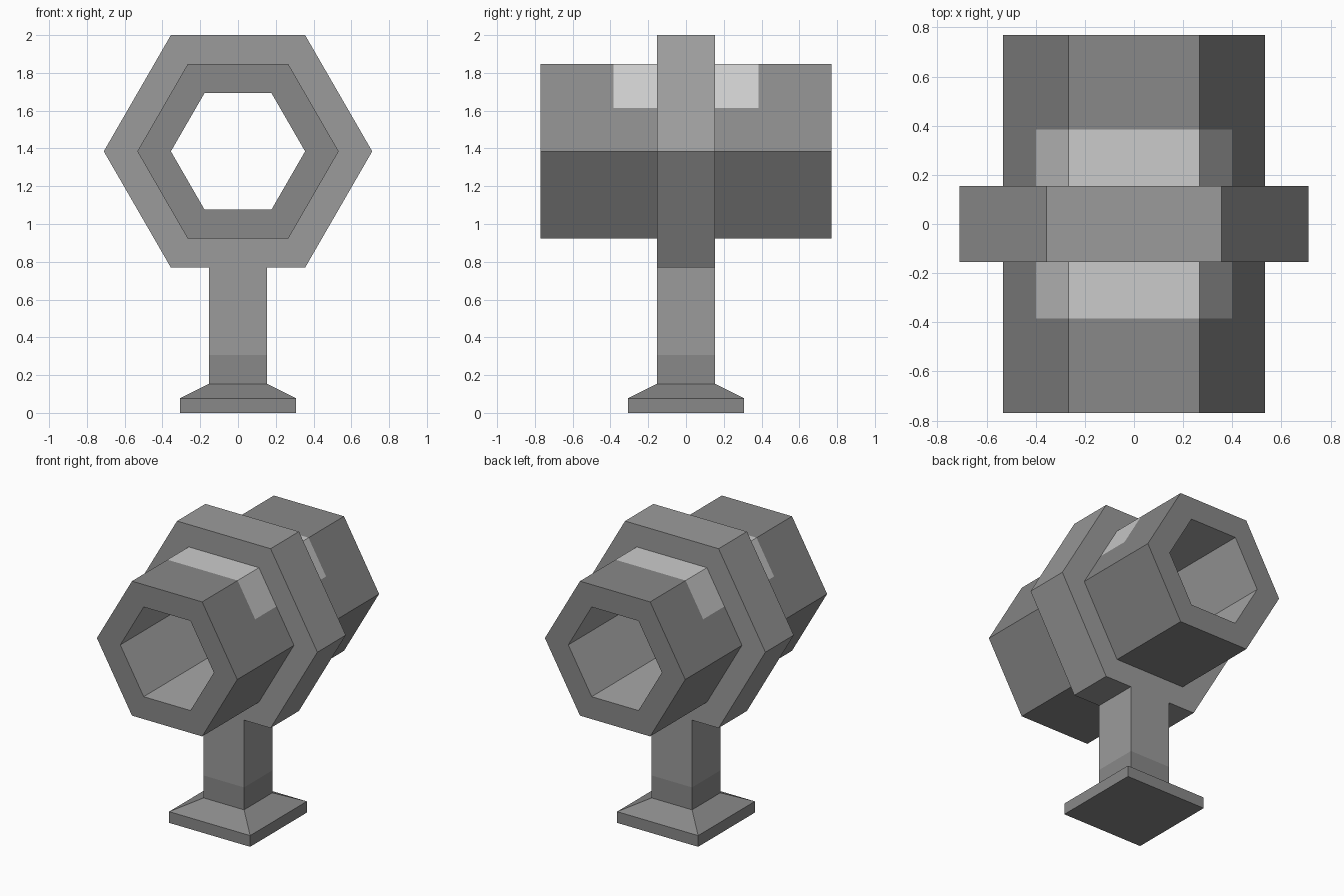
import bpy, bmesh
from math import cos, sin, pi
from mathutils import Vector

if "Cube" in bpy.data.objects:
    bpy.data.objects.remove(bpy.data.objects["Cube"])

U = 2 / 13          # module: the model is 13 units tall
CZ = 9 * U          # height of the barrel axis


def grey(name, v):
    m = bpy.data.materials.new(name)
    m.diffuse_color = (v, v, v, 1)
    m.use_nodes = True
    m.node_tree.nodes["Principled BSDF"].inputs["Base Color"].default_value = m.diffuse_color
    return m


MATS = [grey("dark_grey", 0.25), grey("mid_grey", 0.33),
        grey("light_grey", 0.53), grey("bore_grey", 0.39)]
DARK, MID, LIGHT, BORE = range(4)


def hex_ring(apothem, y):
    """Flat-topped hexagon with edge midpoints, around the barrel axis."""
    r = apothem / cos(pi / 6)
    corners = [Vector((r * cos(i * pi / 3), y, CZ + r * sin(i * pi / 3))) for i in range(6)]
    ring = []
    for a, b in zip(corners, corners[1:] + corners[:1]):
        ring += [a, (a + b) / 2]
    return ring


def square_ring(half, z):
    return [Vector((x * half, y * half, z)) for x, y in ((1, 1), (-1, 1), (-1, -1), (1, -1))]


def loft(name, rings, mats, closed=False):
    """Skin successive rings; mats gives one material per band."""
    bm = bmesh.new()
    rows = [[bm.verts.new(p) for p in ring] for ring in rings]
    n = len(rows[0])
    for k, mat in enumerate(mats):
        a, b = rows[k], rows[(k + 1) % len(rows)]
        for i in range(n):
            j = (i + 1) % n
            f = bm.faces.new((a[i], a[j], b[j], b[i]))
            f.material_index = mat
            # light panels only cover the upper part of the barrel
            if mat == LIGHT and f.calc_center_median().z < CZ + 1.5 * U:
                f.material_index = DARK
    if not closed:
        bm.faces.new(rows[0][::-1]).material_index = DARK
        bm.faces.new(rows[-1]).material_index = MID
    bmesh.ops.recalc_face_normals(bm, faces=bm.faces)
    me = bpy.data.meshes.new(name)
    bm.to_mesh(me)
    bm.free()
    for m in MATS:
        me.materials.append(m)
    ob = bpy.data.objects.new(name, me)
    bpy.context.collection.objects.link(ob)
    return ob


# hollow hexagonal barrel with raised collar: (apothem, y) in modules
profile = [(2, -5), (3, -5), (3, -2.5), (3, -1), (4, -1),
           (4, 1), (3, 1), (3, 2.5), (3, 5), (2, 5)]
bands = [DARK, DARK, LIGHT, MID, MID, MID, LIGHT, DARK, DARK, BORE]
loft("barrel_with_collar", [hex_ring(a * U, y * U) for a, y in profile], bands, closed=True)

# square foot, chamfer and post: (half width, z) in modules
stand = [(2, 0), (2, 0.5), (1, 1), (1, 2), (1, 5)]
loft("stand", [square_ring(h * U, z * U) for h, z in stand], [DARK, DARK, DARK, MID])
